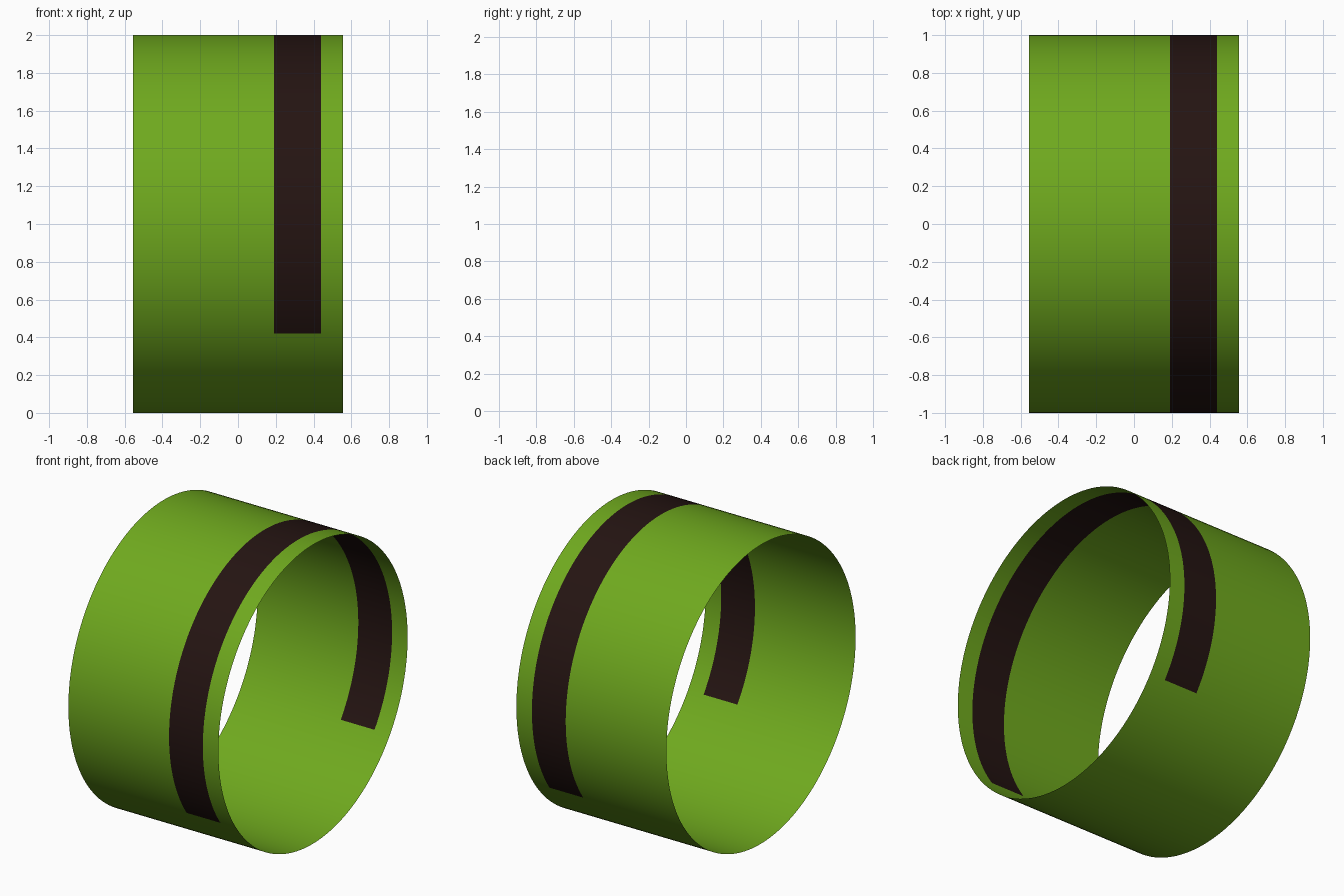
import bpy
import bmesh
from math import asin, cos, pi, sin

if "Cube" in bpy.data.objects:
    bpy.data.objects.remove(bpy.data.objects["Cube"])

RADIUS, AXIS_Z = 1.0, 1.0
X_STATIONS = [-0.555, 0.19, 0.44, 0.555]   # open ends and stripe edges
STRIPE_COLUMN = 1
ARC_STEPS, GAP_STEPS = 100, 44             # around the stripe / below it

# Angles around the ring: the stripe runs over the top, the gap is underneath
start = -asin(0.58)
arc = pi - 2 * start
gap = 2 * pi - arc
angles = [start + arc * i / ARC_STEPS for i in range(ARC_STEPS)]
angles += [start + arc + gap * i / GAP_STEPS for i in range(GAP_STEPS)]


def material(name, color):
    mat = bpy.data.materials.new(name)
    mat.diffuse_color = (*color, 1)
    mat.use_nodes = True
    mat.node_tree.nodes["Principled BSDF"].inputs["Base Color"].default_value = mat.diffuse_color
    return mat


def ring_part(name, mat, keep):
    """Single-skin piece of the ring holding the cells where keep(col, step)."""
    bm = bmesh.new()
    grid = [[bm.verts.new((x, RADIUS * cos(a), AXIS_Z + RADIUS * sin(a)))
             for a in angles] for x in X_STATIONS]
    n = len(angles)
    for c in range(len(X_STATIONS) - 1):
        for i in range(n):
            if keep(c, i):
                j = (i + 1) % n
                face = bm.faces.new((grid[c][i], grid[c + 1][i],
                                     grid[c + 1][j], grid[c][j]))
                face.smooth = True
    bmesh.ops.delete(bm, geom=[v for v in bm.verts if not v.link_faces],
                     context='VERTS')
    mesh = bpy.data.meshes.new(name)
    bm.to_mesh(mesh)
    bm.free()
    mesh.materials.append(mat)
    obj = bpy.data.objects.new(name, mesh)
    bpy.context.collection.objects.link(obj)
    return obj


def in_stripe(column, step):
    return column == STRIPE_COLUMN and step < ARC_STEPS


# Green open band and the dark stripe set flush into it
ring_part("band", material("green", (0.16, 0.40, 0.013)),
          lambda c, i: not in_stripe(c, i))
ring_part("stripe", material("dark_brown", (0.018, 0.007, 0.006)), in_stripe)
